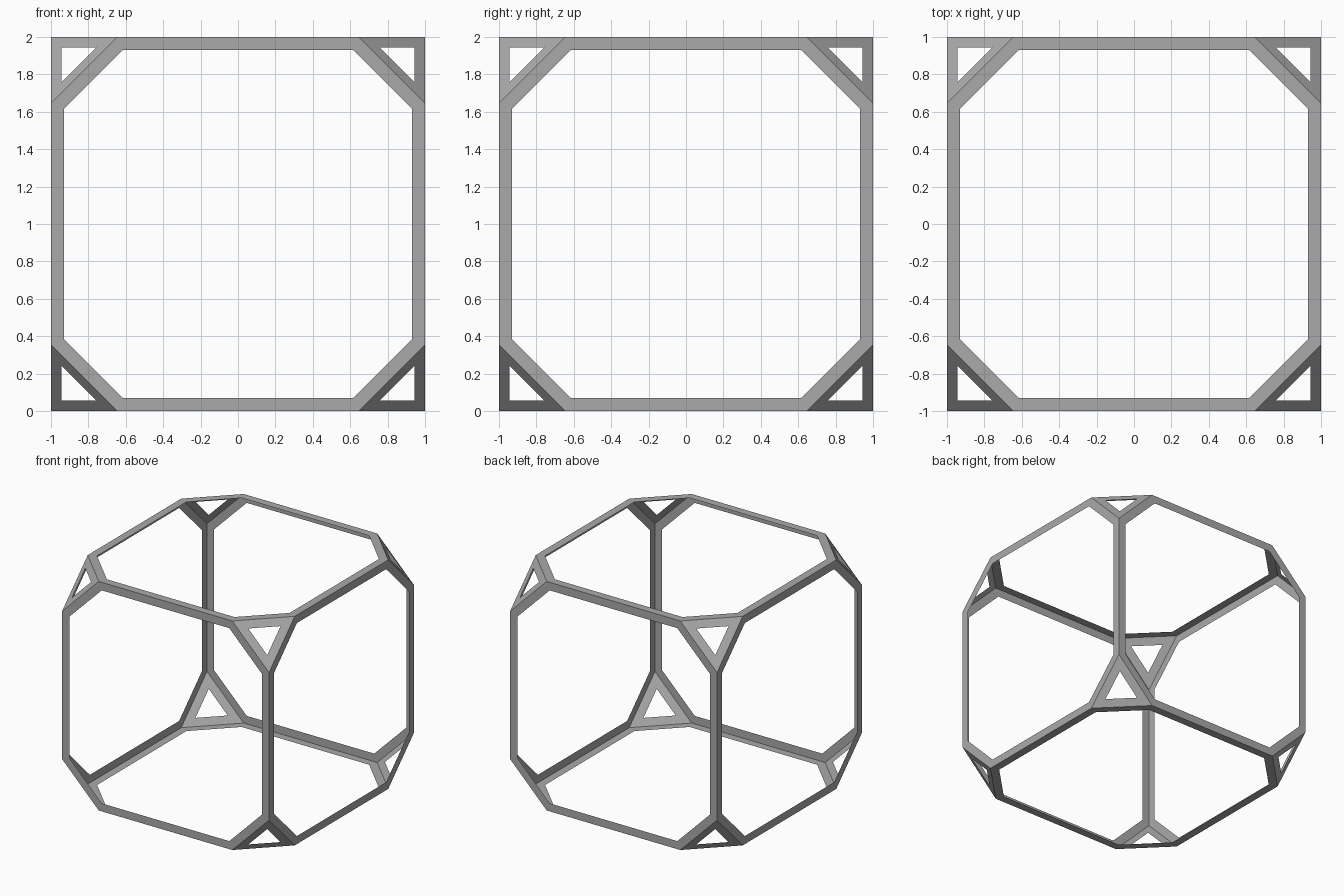
import bpy
import bmesh
import math
from itertools import product


def remove_default_cube():
    cube = bpy.data.objects.get("Cube")
    if cube:
        bpy.data.objects.remove(cube, do_unlink=True)


def flat_material(name, colour):
    mat = bpy.data.materials.new(name)
    mat.use_nodes = True
    mat.diffuse_color = colour
    mat.node_tree.nodes["Principled BSDF"].inputs["Base Color"].default_value = colour
    return mat


HALF = 1.0      # half the side of the cube
CUT = 0.645     # where each cube edge is cut off at the corners
STRIP = 0.07    # width of the flat strips around every opening

remove_default_cube()
grey = flat_material("grey", (0.4, 0.4, 0.4, 1))

# Cube with its corners cut off, as the hull of the cut points
bm = bmesh.new()
for signs in product((-1, 1), repeat=3):
    for axis in range(3):
        point = [s * (CUT if i == axis else HALF) for i, s in enumerate(signs)]
        point[2] += HALF
        bm.verts.new(point)
bmesh.ops.convex_hull(bm, input=bm.verts[:])
bmesh.ops.dissolve_limit(bm, angle_limit=math.radians(1),
                         verts=bm.verts[:], edges=bm.edges[:])
bmesh.ops.recalc_face_normals(bm, faces=bm.faces[:])

# Open every octagon and triangle, keeping only the thin strips around them
rims = set(bmesh.ops.inset_individual(bm, faces=bm.faces[:], thickness=STRIP,
                                      use_even_offset=True)["faces"])
openings = [f for f in bm.faces if f not in rims]
bmesh.ops.delete(bm, geom=openings, context="FACES")

mesh = bpy.data.meshes.new("open_frame")
bm.to_mesh(mesh)
bm.free()
mesh.materials.append(grey)
frame = bpy.data.objects.new("open_frame", mesh)
bpy.context.collection.objects.link(frame)
